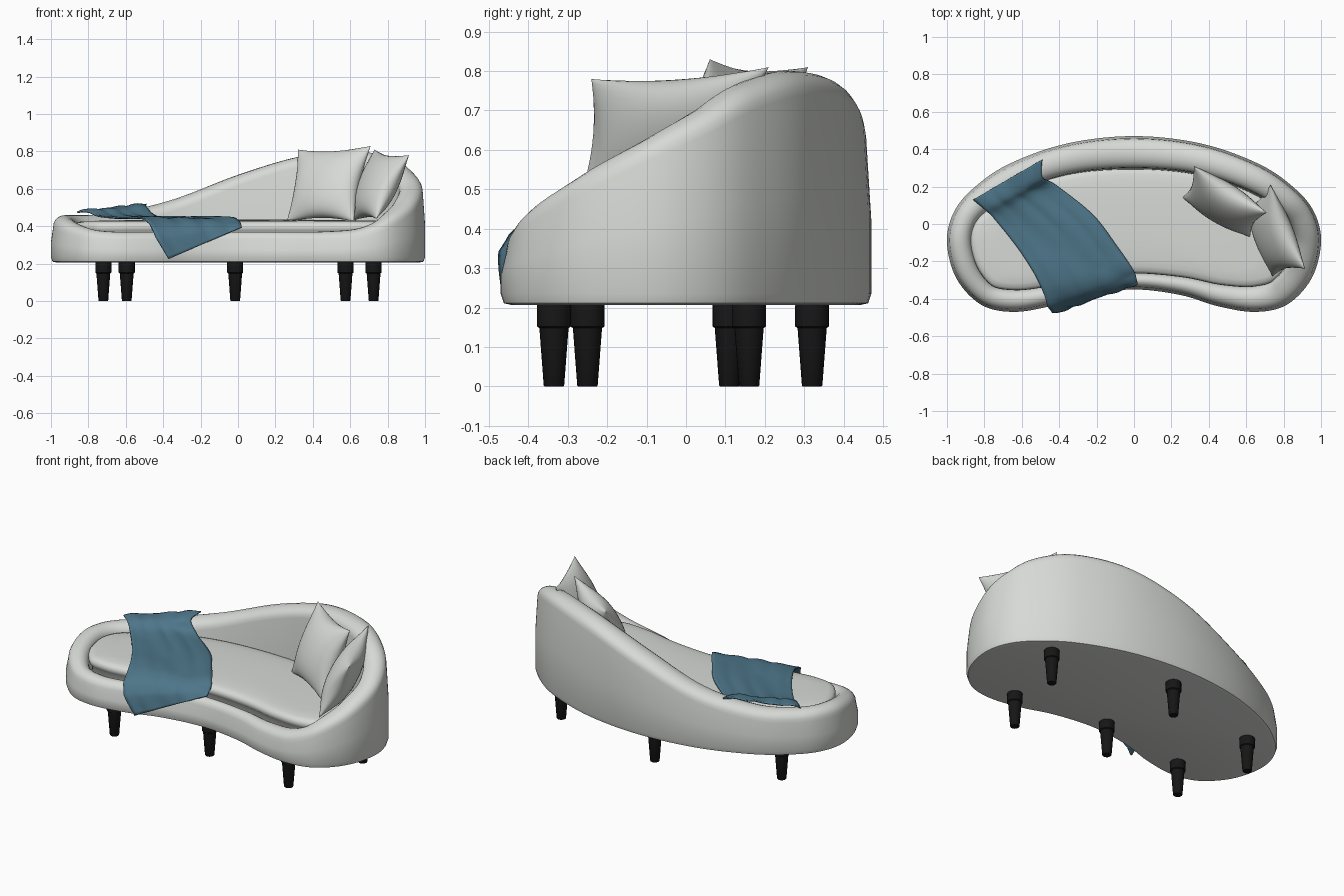
import bpy, bmesh, math
from mathutils import Vector
from mathutils.bvhtree import BVHTree

if "Cube" in bpy.data.objects:
    bpy.data.objects.remove(bpy.data.objects["Cube"])


def material(name, rgb):
    m = bpy.data.materials.new(name)
    m.diffuse_color = (*rgb, 1)
    m.use_nodes = True
    m.node_tree.nodes["Principled BSDF"].inputs["Base Color"].default_value = m.diffuse_color
    return m


FABRIC = material("pale grey fabric", (0.68, 0.70, 0.67))
BLUE = material("blue throw", (0.075, 0.18, 0.25))
BLACK = material("black wood", (0.008, 0.008, 0.008))


def finish(name, bm, mat, angle=50):
    bmesh.ops.recalc_face_normals(bm, faces=bm.faces[:])
    me = bpy.data.meshes.new(name)
    bm.to_mesh(me)
    bm.free()
    me.materials.append(mat)
    ob = bpy.data.objects.new(name, me)
    bpy.context.collection.objects.link(ob)
    bpy.ops.object.select_all(action='DESELECT')
    ob.select_set(True)
    bpy.context.view_layer.objects.active = ob
    bpy.ops.object.shade_smooth_by_angle(angle=math.radians(angle))
    return ob


def loft(bm, rings):
    """Closed rings of points joined by quads, both ends capped."""
    loops = [[bm.verts.new(p) for p in r] for r in rings]
    n = len(loops[0])
    for a, b in zip(loops, loops[1:]):
        for i in range(n):
            j = (i + 1) % n
            bm.faces.new((a[i], a[j], b[j], b[i]))
    bm.faces.new(loops[0])
    bm.faces.new(loops[-1])


def spline(p, steps, closed=True):
    """Catmull-Rom through tuples of any length."""
    n, out = len(p), []
    get = (lambda i: Vector(p[i % n])) if closed else (lambda i: Vector(p[max(0, min(n - 1, i))]))
    for i in range(n if closed else n - 1):
        a, b, c, d = (get(i + k) for k in (-1, 0, 1, 2))
        for s in range(steps):
            t = s / steps
            out.append(0.5 * (2 * b + (c - a) * t + (2 * a - 5 * b + 4 * c - d) * t * t
                              + (3 * b - a - 3 * c + d) * t ** 3))
    if not closed:
        out.append(get(n - 1))
    return out


# Kidney outline: x, y, rim height, rim width
OUTLINE = [
    (0, -.35, .37, .09), (.25, -.38, .37, .10), (.45, -.44, .372, .12), (.65, -.47, .39, .14),
    (.82, -.43, .455, .15), (.95, -.29, .54, .15), (1, -.10, .63, .14), (.965, .06, .70, .14),
    (.86, .19, .765, .14), (.67, .32, .80, .15), (.36, .43, .775, .16), (0, .47, .675, .17),
    (-.36, .43, .545, .16), (-.67, .32, .475, .15), (-.86, .19, .46, .14), (-.965, .06, .46, .13),
    (-1, -.10, .455, .13), (-.95, -.29, .425, .13), (-.82, -.43, .385, .12), (-.65, -.47, .37, .12),
    (-.45, -.44, .37, .11), (-.25, -.38, .37, .10)]
path = spline(OUTLINE, 7)
N = len(path)
normals = []
for i in range(N):
    t = path[(i + 1) % N] - path[i - 1]
    normals.append(Vector((-t[1], t[0])).normalized())


def ring(rule):
    """rule(rim height, rim width) -> (inward offset, z)"""
    pts = []
    for p, nrm in zip(path, normals):
        off, z = rule(p[2], p[3])
        pts.append((p[0] + nrm.x * off, p[1] + nrm.y * off, z))
    return pts


# Body: outer wall, rounded rim, inner wall
LEAN = 0.012
rings = [ring(lambda h, w: (.03, .206)), ring(lambda h, w: (.008, .211)),
         ring(lambda h, w: (0, .235)), ring(lambda h, w: (0, .235 + (h - .295) * .5))]
for k in range(11):
    a = math.pi * k / 10

    def rim(h, w):
        half = (w - LEAN) / 2
        return LEAN + half - half * math.cos(a), h - .06 + .06 * math.sin(a) ** 0.9
    rings.append(ring(rim))
rings.append(ring(lambda h, w: (w + .012, .30)))
bm = bmesh.new()
loft(bm, rings)
body = finish("sofa_body", bm, FABRIC)

# Seat cushion
rings = [ring(lambda h, w: (w + .02, .30))]
for off, z in ((.012, .365), (.0, .378), (-.004, .392), (-.002, .408), (.01, .42), (.035, .427)):
    rings.append(ring(lambda h, w: (w + off, z)))
edge = rings[-1]
for f, z in ((.85, .431), (.6, .434), (.3, .436), (.05, .436)):
    rings.append([(x * f, y * f, z) for x, y, _ in edge])
bm = bmesh.new()
loft(bm, rings)
cushion = finish("seat_cushion", bm, FABRIC)


# Scatter pillows: bilinear sheet through four corners, puffed out both ways
def pillow(name, corners, puff):
    tl, tr, br, bl = (Vector(c) for c in corners)
    nrm = (tr - bl).cross(br - tl).normalized()
    mid = (tl + tr + br + bl) / 4
    n = 20
    bm = bmesh.new()
    for side in (-1, 1):
        grid = []
        for j in range(n + 1):
            row = []
            for i in range(n + 1):
                u, v = -math.cos(math.pi * i / n), -math.cos(math.pi * j / n)
                top = tl.lerp(tr, (u + 1) / 2)
                p = top.lerp(bl.lerp(br, (u + 1) / 2), (v + 1) / 2)
                # edges are pulled in between the corners
                pinch = .12 * (u * u * (1 - v * v) + v * v * (1 - u * u))
                p = p.lerp(mid, pinch)
                bulge = max(0, (1 - u * u) * (1 - v * v)) ** .5
                row.append(bm.verts.new(p + nrm * side * puff * bulge))
            grid.append(row)
        for j in range(n):
            for i in range(n):
                bm.faces.new((grid[j][i], grid[j][i + 1], grid[j + 1][i + 1], grid[j + 1][i]))
    bmesh.ops.remove_doubles(bm, verts=bm.verts[:], dist=.0004)
    finish(name, bm, FABRIC, 70)


pillow("left_pillow", [(.32, .31, .81), (.71, .06, .83), (.62, -.07, .425), (.26, .14, .425)], .085)
pillow("right_pillow", [(.73, .21, .81), (.915, -.24, .78), (.74, -.28, .44), (.60, .10, .425)], .08)

# Throw blanket: cross rows from the back rim, over the seat, to the hanging front corner
LEFT = [(-.86, .13, .475), (-.80, .08, .475), (-.74, .02, .45), (-.62, -.13, .44),
        (-.53, -.27, .44), (-.48, -.38, .42), (-.45, -.455, .36), (-.37, -.447, .225)]
RIGHT = [(-.49, .345, .515), (-.49, .25, .50), (-.42, .21, .445), (-.22, .05, .44),
         (-.09, -.12, .44), (-.02, -.22, .44), (.01, -.275, .42), (.02, -.31, .395)]
trees = []
for ob in (body, cushion):
    trees.append(BVHTree.FromPolygons([v.co for v in ob.data.vertices],
                                      [p.vertices for p in ob.data.polygons]))
left, right = spline(LEFT, 6, False), spline(RIGHT, 6, False)
bm = bmesh.new()
grid, M = [], 24
for j, (a, b) in enumerate(zip(left, right)):
    v = j / (len(left) - 1)
    row = []
    for i in range(M + 1):
        u = i / M
        p = a.lerp(b, u)
        fold = .006 * math.sin(9 * u + 5 * v) + .004 * math.sin(17 * u - 8 * v)
        if v < .87:
            for tree in trees:  # rest on whatever lies below
                hit = tree.ray_cast(Vector((p.x, p.y, 2)), Vector((0, 0, -1)))[0]
                if hit:
                    p.z = max(p.z, hit.z + .006)
            p.z += abs(fold)
        else:
            p.y -= .006 + abs(fold)
        row.append(bm.verts.new(p))
    grid.append(row)
for j in range(len(grid) - 1):
    for i in range(M):
        bm.faces.new((grid[j][i], grid[j][i + 1], grid[j + 1][i + 1], grid[j + 1][i]))
blanket = finish("throw_blanket", bm, BLUE, 80)
sol = blanket.modifiers.new("thickness", 'SOLIDIFY')
sol.thickness = .008
sol.offset = 0

# Six tapered legs with collars
PROFILE = [(.024, 0), (.026, .003), (.037, .148), (.043, .152), (.043, .205), (.040, .215)]
LEGS = {"front_left": (-.595, -.335), "front_middle": (-.015, -.25), "front_right": (.575, -.335),
        "back_left": (-.72, .11), "back_middle": (-.015, .32), "back_right": (.725, .16)}
for name, (x, y) in LEGS.items():
    bm = bmesh.new()
    loft(bm, [[(x + r * math.cos(k * math.tau / 20), y + r * math.sin(k * math.tau / 20), z)
               for k in range(20)] for r, z in PROFILE])
    finish(name + "_leg", bm, BLACK, 35)
